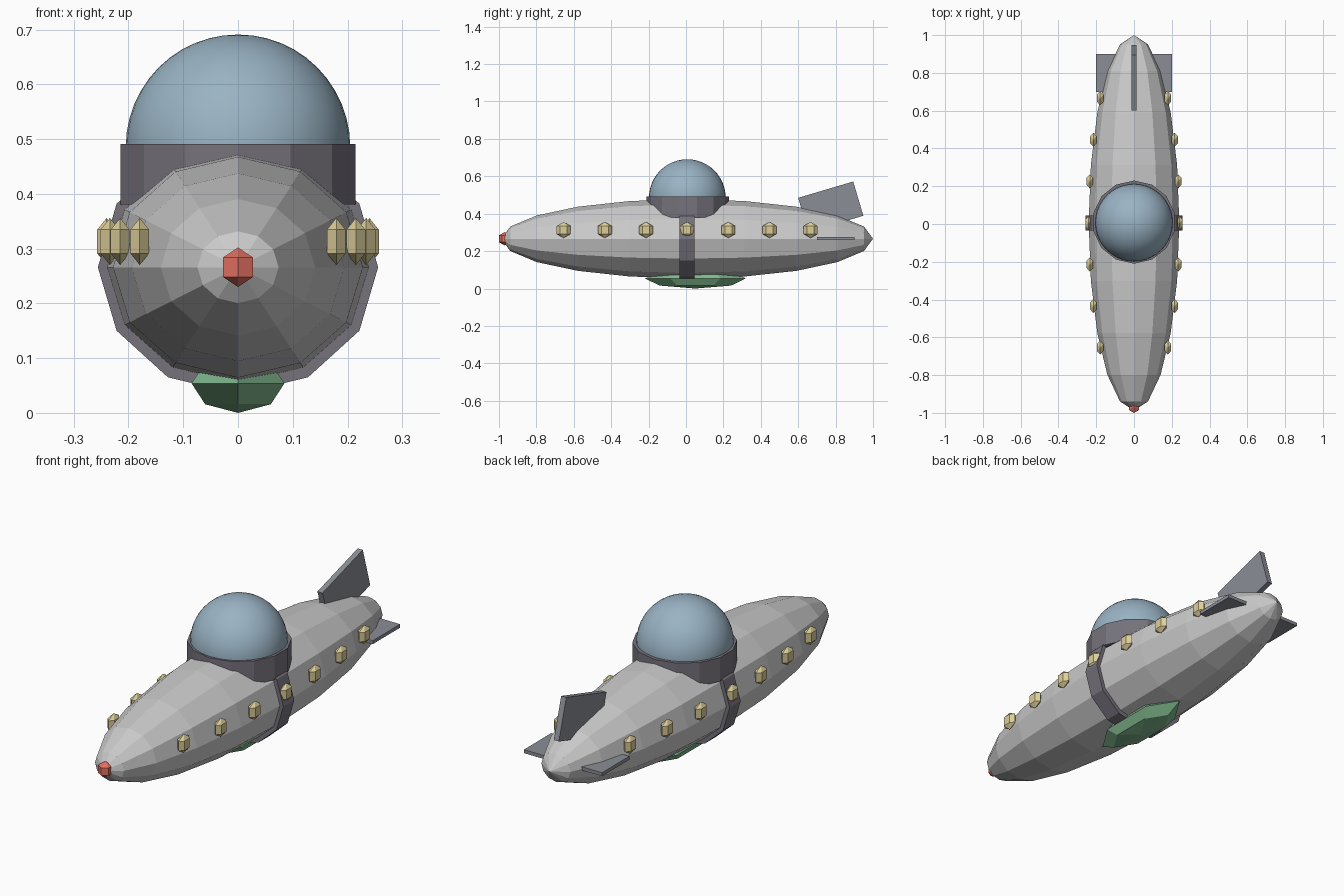
import bpy, bmesh, math
from mathutils import Matrix, Vector

if "Cube" in bpy.data.objects:
    bpy.data.objects.remove(bpy.data.objects["Cube"])


def material(name, rgb):
    m = bpy.data.materials.new(name)
    m.diffuse_color = (*rgb, 1)
    m.use_nodes = True
    m.node_tree.nodes["Principled BSDF"].inputs["Base Color"].default_value = m.diffuse_color
    return m


GOLD = material("gold", (0.72, 0.62, 0.32))
RED = material("red", (0.75, 0.16, 0.12))
GREEN = material("green", (0.22, 0.48, 0.27))
GLASS = material("glass_blue", (0.32, 0.45, 0.55))
DARK = material("dark_grey", (0.18, 0.17, 0.20))
FIN = material("fin_grey", (0.26, 0.27, 0.31))


def finish(bm, name, mat=None):
    bmesh.ops.recalc_face_normals(bm, faces=bm.faces)
    me = bpy.data.meshes.new(name)
    bm.to_mesh(me)
    bm.free()
    ob = bpy.data.objects.new(name, me)
    bpy.context.collection.objects.link(ob)
    if mat:
        me.materials.append(mat)
    return ob


def ball(name, centre, radii, segs, rings, mat=None, along_y=False):
    """Ellipsoid with a meridian on the y axis; poles on z, or on y if along_y."""
    bm = bmesh.new()
    loops = []
    for i in range(1, rings):
        t = math.pi * i / rings
        loops.append([bm.verts.new((math.sin(t) * math.sin(a), math.sin(t) * math.cos(a), math.cos(t)))
                      for a in (2 * math.pi * k / segs for k in range(segs))])
    top, bottom = bm.verts.new((0, 0, 1)), bm.verts.new((0, 0, -1))
    for k in range(segs):
        n = (k + 1) % segs
        bm.faces.new((top, loops[0][k], loops[0][n]))
        bm.faces.new((bottom, loops[-1][n], loops[-1][k]))
        for a, b in zip(loops, loops[1:]):
            bm.faces.new((a[k], b[k], b[n], a[n]))
    if along_y:
        bm.transform(Matrix.Rotation(math.pi / 2, 4, 'X'))
    bm.transform(Matrix.Translation(centre) @ Matrix.Diagonal((*radii, 1)))
    return finish(bm, name, mat)


def box(name, centre, size, tilt=0, mat=None):
    bm = bmesh.new()
    bmesh.ops.create_cube(bm, size=1)
    bm.transform(Matrix.Translation(centre) @ Matrix.Rotation(tilt, 4, 'X') @ Matrix.Diagonal((*size, 1)))
    return finish(bm, name, mat)


def drum(name, centre, radii, depth, segs, axis_y=False, mat=None):
    bm = bmesh.new()
    bmesh.ops.create_cone(bm, cap_ends=True, segments=segs, radius1=1, radius2=1, depth=1)
    # put one corner exactly on the y axis
    v = bm.verts[:][0].co
    bm.transform(Matrix.Rotation(math.pi / 2 - math.atan2(v.y, v.x), 4, 'Z'))
    bm.transform(Matrix.Diagonal((radii[0], radii[1], depth, 1)))
    if axis_y:
        bm.transform(Matrix.Rotation(math.pi / 2, 4, 'X'))
    bm.transform(Matrix.Translation(centre))
    return finish(bm, name, mat)


# Hull and the band around its middle
HULL = Vector((0, 0.006, 0.266))
HX, HY, HZ = 0.24, 0.994, 0.212
ball("hull", HULL, (HX, HY, HZ), 12, 10, along_y=True)
drum("hull_band", HULL, (0.256, 0.232), 0.08, 12, axis_y=True, mat=DARK)

# Cockpit collar and smooth glass dome
drum("dome_collar", (0, 0.01, 0.436), (0.22, 0.22), 0.11, 14, mat=DARK)
dome = ball("dome", (0, 0.007, 0.486), (0.205, 0.205, 0.205), 40, 24, GLASS)
for p in dome.data.polygons:
    p.use_smooth = True

# Nose light and keel pod
ball("nose_light", (0, -0.969, 0.266), (0.036, 0.036, 0.036), 6, 3, RED)
ball("keel_pod", (0, 0.05, 0.054), (0.098, 0.27, 0.054), 6, 4, GREEN)

# Side lights following the hull outline
for side, word in ((1, "right"), (-1, "left")):
    for i in range(-3, 4):
        y = 0.22 * i
        x = HX * math.sqrt(1 - (y / HY) ** 2)
        ball(f"side_light_{word}_{i + 4}", (side * x, HULL.y + y, 0.313),
             (0.023, 0.043, 0.043), 6, 3, GOLD)

# Tail fins
box("tail_fin", (0, 0.774, 0.437), (0.026, 0.307, 0.191), math.radians(16.5), FIN)
box("tail_plane", (0, 0.80, 0.268), (0.40, 0.20, 0.016), 0, FIN)
